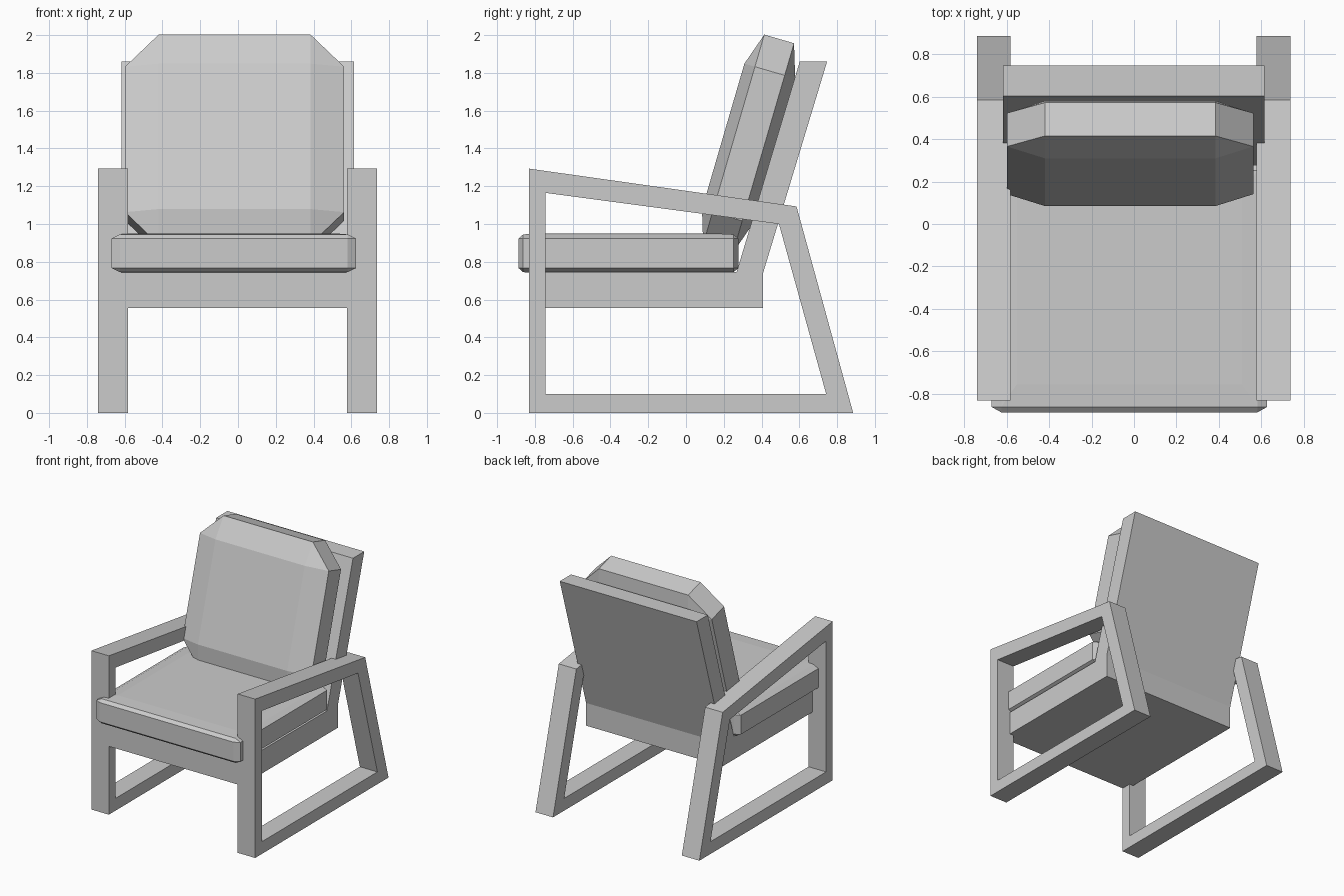
import bpy, bmesh
from mathutils import Matrix, Vector
from itertools import product

if "Cube" in bpy.data.objects:
    bpy.data.objects.remove(bpy.data.objects["Cube"])


def finish(name, bm):
    bmesh.ops.recalc_face_normals(bm, faces=bm.faces)
    mesh = bpy.data.meshes.new(name)
    bm.to_mesh(mesh)
    bm.free()
    ob = bpy.data.objects.new(name, mesh)
    bpy.context.collection.objects.link(ob)
    return ob


def extrude_profile(name, pts, x0, x1):
    """Extrude a closed (y, z) outline from x0 to x1."""
    bm = bmesh.new()
    face = bm.faces.new([bm.verts.new((x0, y, z)) for y, z in pts])
    res = bmesh.ops.extrude_face_region(bm, geom=[face], use_keep_orig=True)
    new = [v for v in res["geom"] if isinstance(v, bmesh.types.BMVert)]
    bmesh.ops.translate(bm, verts=new, vec=(x1 - x0, 0, 0))
    return finish(name, bm)


def side_frame(name, outer, inner, x0, x1):
    """Closed frame between an outer and an inner (y, z) outline."""
    bm = bmesh.new()
    rings = [[bm.verts.new((x, y, z)) for y, z in loop]
             for x, loop in ((x0, outer), (x1, outer), (x1, inner), (x0, inner))]
    n = len(outer)
    for a, b in zip(rings, rings[1:] + rings[:1]):
        for i in range(n):
            j = (i + 1) % n
            bm.faces.new((a[i], a[j], b[j], b[i]))
    return finish(name, bm)


def cushion(name, half, inset, matrix, crown=None):
    """Chamfered block: six inset faces joined by a convex hull."""
    bm = bmesh.new()
    sizes = [[half[k] - (inset[k] if k != axis else 0) for k in range(3)]
             for axis in range(3)]
    if crown:
        sizes.append(crown)
    for size in sizes:
        for s in product((-1, 1), repeat=3):
            bm.verts.new([a * b for a, b in zip(s, size)])
    bmesh.ops.convex_hull(bm, input=bm.verts)
    bmesh.ops.dissolve_limit(bm, angle_limit=0.01, verts=bm.verts, edges=bm.edges)
    bm.transform(matrix)
    return finish(name, bm)


# Side frames: leg, armrest, slanted back leg and floor rail in one loop
outer = [(-0.83, 0), (0.885, 0), (0.585, 1.093), (-0.83, 1.293)]
inner = [(-0.745, 0.1), (0.742, 0.1), (0.492, 1.0), (-0.745, 1.165)]
for side, x0, x1 in (("left", -0.74, -0.582), ("right", 0.578, 0.736)):
    side_frame(side + "_arm_frame", outer, inner, x0, x1)

# Seat box and reclined back panel share one L-shaped profile
extrude_profile("seat_and_back_shell",
                [(-0.828, 0.555), (0.408, 0.555), (0.408, 0.74), (0.747, 1.86),
                 (0.602, 1.86), (0.268, 0.745), (-0.828, 0.745)], -0.618, 0.614)

# Seat cushion with a slightly crowned top
cushion("seat_cushion", (0.648, 0.582, 0.1), (0.045, 0.025, 0.022),
        Matrix.Translation((-0.022, -0.305, 0.845)), crown=(0.53, 0.45, 0.106))

# Back cushion, leaning with the back panel
up = Vector((0, 0.28, 0.96))
back = Vector((0, 0.96, -0.28))
centre = Vector((-0.018, 0.085, 1.08)) + up * 0.4 + back * 0.14
tilt = Matrix((Vector((1, 0, 0)), back, up)).transposed().to_4x4()
cushion("back_cushion", (0.58, 0.14, 0.578), (0.178, 0.058, 0.177),
        Matrix.Translation(centre) @ tilt)
